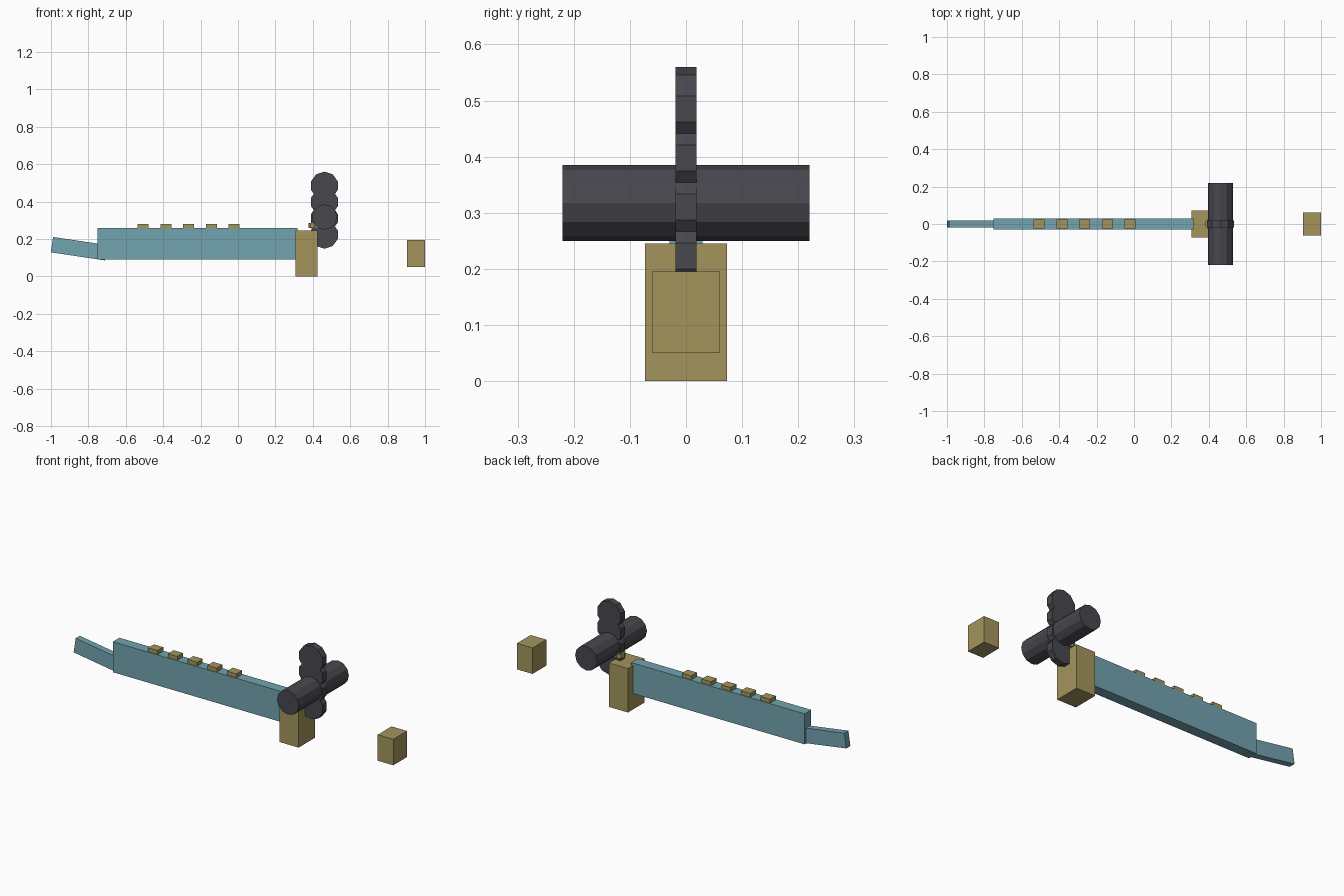
import bpy
from math import radians, pi

if "Cube" in bpy.data.objects:
    bpy.data.objects.remove(bpy.data.objects["Cube"])


def material(name, rgb):
    m = bpy.data.materials.new(name)
    m.diffuse_color = (*rgb, 1)
    m.use_nodes = True
    m.node_tree.nodes["Principled BSDF"].inputs["Base Color"].default_value = m.diffuse_color
    return m


BLUE = material("blue", (0.17, 0.37, 0.43))
TAN = material("tan", (0.37, 0.30, 0.11))
DARK = material("dark", (0.065, 0.063, 0.075))


def finish(name, mat):
    ob = bpy.context.object
    ob.name = name
    ob.data.materials.append(mat)
    return ob


def box(name, center, size, mat, tilt=0):
    bpy.ops.mesh.primitive_cube_add(size=1, location=center, rotation=(0, tilt, 0))
    ob = bpy.context.object
    ob.scale = size
    return finish(name, mat)


def cylinder(name, center, r, depth, sides, mat, across=False, roll=0):
    # across=True lays the axis along y
    rot = (pi / 2, 0, 0) if across else (0, 0, 0)
    bpy.ops.mesh.primitive_cylinder_add(vertices=sides, radius=r, depth=depth,
                                        location=center, rotation=rot)
    return finish(name, mat)


# Long beam and its tilted tail
box("main_beam", (-0.217, 0, 0.174), (1.07, 0.058, 0.17), BLUE)
box("tail", (-0.85, 0, 0.148), (0.293, 0.036, 0.083), BLUE, radians(8.5))

# Row of studs along the beam
for i in range(5):
    box(f"stud_{i + 1}", (-0.507 + i * 0.1215, 0, 0.265), (0.058, 0.05, 0.032), TAN)

# Front block with its small capped post, and the separate end block
box("front_block", (0.366, 0, 0.1225), (0.118, 0.146, 0.245), TAN)
cylinder("post_stem", (0.408, 0, 0.25), 0.016, 0.03, 8, TAN)
cylinder("post_cap", (0.408, 0, 0.272), 0.03, 0.025, 8, TAN)
box("end_block", (0.952, 0, 0.123), (0.096, 0.121, 0.145), TAN)

# Cross roller and stacked discs
cylinder("cross_roller", (0.462, 0, 0.3175), 0.0675, 0.44, 12, DARK, across=True)
for i in range(4):
    cylinder(f"disc_{i + 1}", (0.462, 0, 0.223 + i * 0.0873), 0.075, 0.038, 10,
             DARK, across=True)
